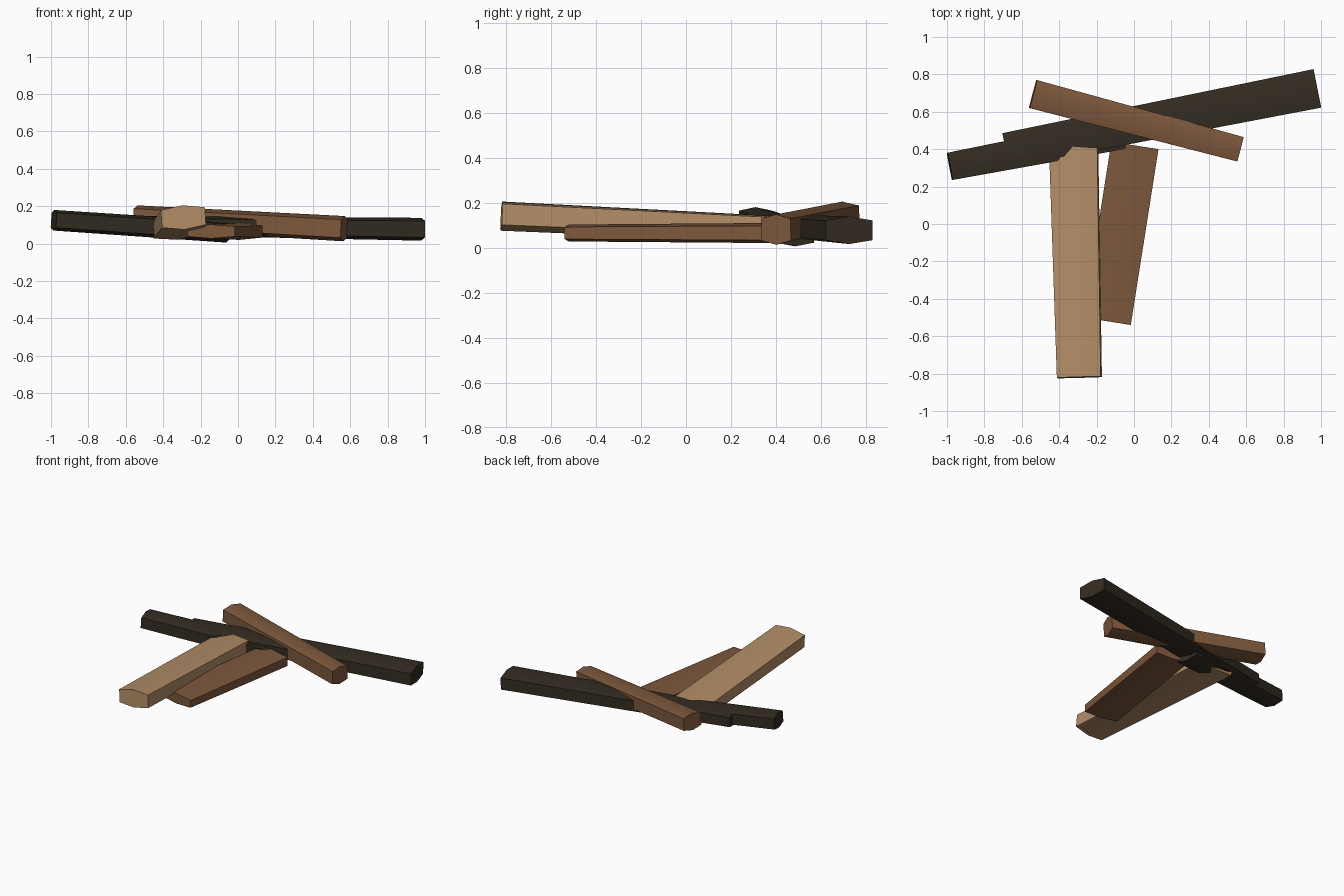
import bpy
import bmesh
import math
from mathutils import Vector, Matrix

cube = bpy.data.objects.get("Cube")
if cube:
    bpy.data.objects.remove(cube, do_unlink=True)


def material(name, colour):
    mat = bpy.data.materials.new(name)
    mat.use_nodes = True
    mat.diffuse_color = (*colour, 1)
    mat.node_tree.nodes["Principled BSDF"].inputs["Base Color"].default_value = (*colour, 1)
    return mat


tan = material("pale_wood", (0.44, 0.265, 0.135))
brown = material("brown_wood", (0.205, 0.098, 0.046))
dark = material("dark_wood", (0.034, 0.026, 0.016))

# Hewn six-sided section: upright sides with a shallow ridge above and below
SECTION = [(-0.5, -0.36), (0, -0.5), (0.5, -0.36), (0.5, 0.36), (0, 0.5), (-0.5, 0.36)]


def beam(name, mat, start, end, start_size, end_size, roll=0):
    """Loft the section between two points, tapering from one size to the other."""
    start, end = Vector(start), Vector(end)
    along = (end - start).normalized()
    side = along.cross(Vector((0, 0, 1))).normalized()
    frame = Matrix((side, side.cross(along), along)).transposed()
    frame = frame @ Matrix.Rotation(math.radians(roll), 3, "Z")
    bm = bmesh.new()
    rings = []
    for centre, (width, height) in ((start, start_size), (end, end_size)):
        rings.append([bm.verts.new(centre + frame @ Vector((x * width, y * height, 0)))
                      for x, y in SECTION])
    count = len(SECTION)
    for i in range(count):
        j = (i + 1) % count
        bm.faces.new((rings[0][i], rings[0][j], rings[1][j], rings[1][i]))
    bm.faces.new(rings[0])
    bm.faces.new(rings[1])
    bmesh.ops.recalc_face_normals(bm, faces=bm.faces)
    mesh = bpy.data.meshes.new(name)
    bm.to_mesh(mesh)
    bm.free()
    mesh.materials.append(mat)
    obj = bpy.data.objects.new(name, mesh)
    bpy.context.collection.objects.link(obj)
    bpy.ops.object.select_all(action="DESELECT")
    obj.select_set(True)
    bpy.context.view_layer.objects.active = obj
    bpy.ops.object.shade_smooth_by_angle(angle=math.radians(60))


# Pale beam sloping down towards the back
beam("pale_beam", tan, (-0.292, -0.82, 0.14), (-0.325, 0.5, 0.078),
     (0.235, 0.13), (0.26, 0.115), roll=4)
# Brown beam lying on the ground
beam("ground_beam", brown, (-0.143, -0.52, 0.065), (0.005, 0.42, 0.065),
     (0.255, 0.075), (0.255, 0.09))
# Brown beam leaning across the dark ones
beam("cross_beam", brown, (-0.54, 0.695, 0.142), (0.567, 0.40, 0.08),
     (0.155, 0.125), (0.135, 0.135))
# Long dark beam and the shorter one resting along it
beam("long_dark_beam", dark, (-0.685, 0.395, 0.10), (0.98, 0.725, 0.077),
     (0.185, 0.10), (0.21, 0.122))
beam("short_dark_beam", dark, (-0.985, 0.308, 0.125), (-0.06, 0.485, 0.063),
     (0.148, 0.11), (0.17, 0.115))
